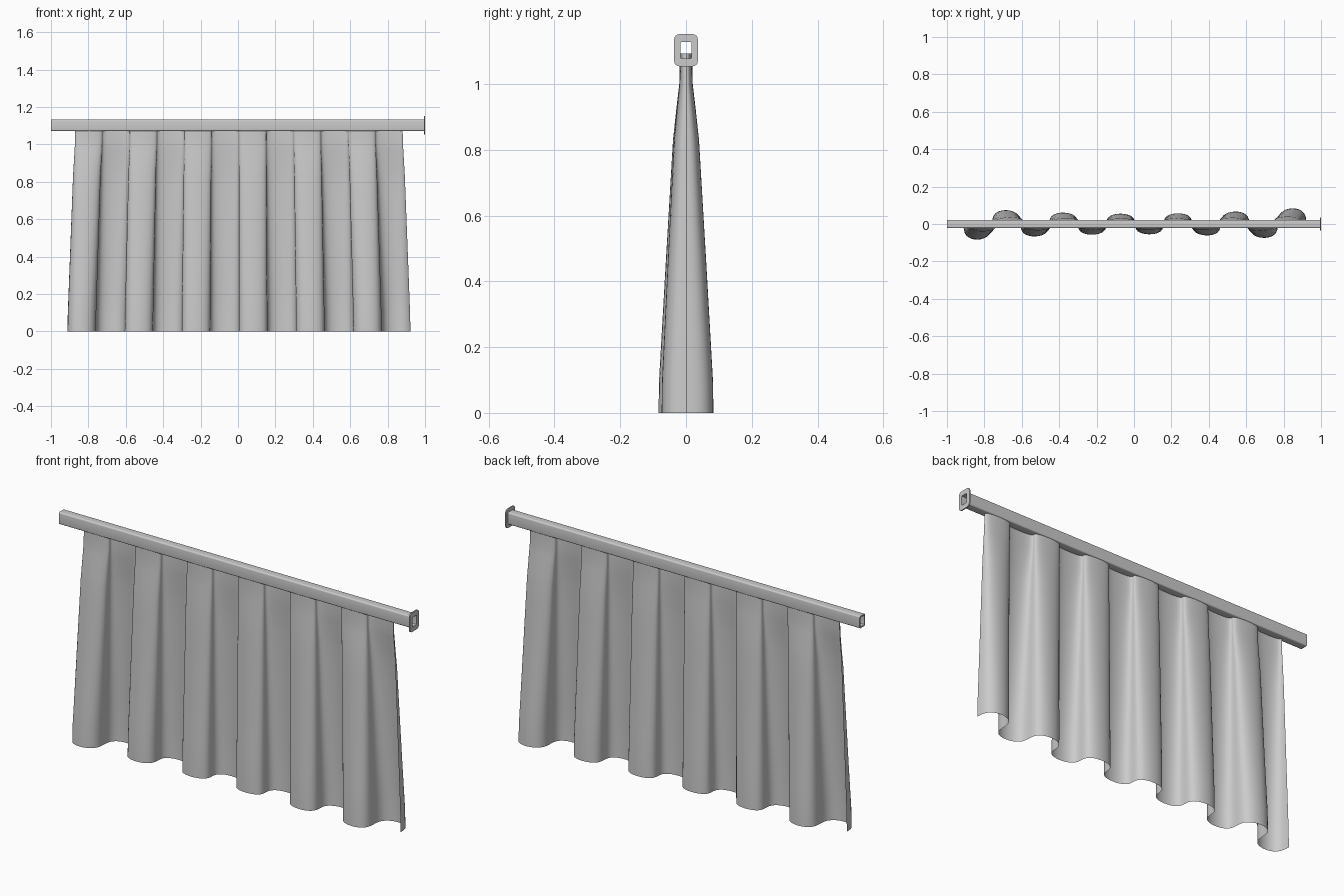
import bpy, math

if "Cube" in bpy.data.objects:
    bpy.data.objects.remove(bpy.data.objects["Cube"])

CZ = 1.103  # height of the rail centre


def material(name, c):
    m = bpy.data.materials.new(name)
    m.diffuse_color = (c, c, c, 1)
    m.use_nodes = True
    m.node_tree.nodes["Principled BSDF"].inputs["Base Color"].default_value = m.diffuse_color
    return m


def make(name, verts, faces, mat, angle):
    me = bpy.data.meshes.new(name)
    me.from_pydata(verts, [], faces)
    me.materials.append(mat)
    me.update()
    ob = bpy.data.objects.new(name, me)
    bpy.context.collection.objects.link(ob)
    bpy.ops.object.select_all(action='DESELECT')
    ob.select_set(True)
    bpy.context.view_layer.objects.active = ob
    bpy.ops.object.shade_smooth_by_angle(angle=math.radians(angle))
    return ob


def rounded_rect(x, hw, hh, r, seg=4):
    """Rounded rectangle in the YZ plane at x."""
    pts = []
    for k, (sy, sz) in enumerate([(1, 1), (-1, 1), (-1, -1), (1, -1)]):
        for i in range(seg + 1):
            a = (k + i / seg) * math.pi / 2
            pts.append((x, sy * (hw - r) + r * math.cos(a),
                        CZ + sz * (hh - r) + r * math.sin(a)))
    return pts


def hollow_bar(name, x0, x1, outer, inner, mat):
    """Hollow bar: outer and inner loops joined at both ends."""
    loops = [rounded_rect(x0, *outer), rounded_rect(x1, *outer),
             rounded_rect(x1, *inner), rounded_rect(x0, *inner)]
    n = len(loops[0])
    faces = [(a * n + i, a * n + (i + 1) % n, (a + 1) % 4 * n + (i + 1) % n,
              (a + 1) % 4 * n + i) for a in range(4) for i in range(n)]
    faces = [f[::-1] for f in faces]
    return make(name, [v for l in loops for v in l], faces, mat, 30)


def lerp(table, z):
    for (z0, a0), (z1, a1) in zip(table, table[1:]):
        if z <= z1:
            return a0 + (a1 - a0) * (z - z0) / (z1 - z0)
    return table[-1][1]


grey = material("grey", 0.6)

# Rail and its end flange
HOLE = (0.017, 0.0245, 0.003)
hollow_bar("curtain_rail", -1.0, 0.996, (0.022, 0.031, 0.007), HOLE, grey)
hollow_bar("rail_end_flange", 0.994, 1.0, (0.036, 0.049, 0.016), HOLE, grey)

# Curtain: six S-shaped folds, deeper at the hem and at both sides
FOLDS, PER = 6, 32
cols = FOLDS * PER
depth = [(0, 1.0), (0.1, 0.98), (0.45, 0.74), (0.83, 0.47), (0.93, 0.34),
         (1.0, 0.24), (1.093, 0.21)]
spread = [(0, 0.917), (0.1, 0.915), (0.83, 0.887), (1.0, 0.877), (1.093, 0.875)]
heights = [0, 0.1, 0.2, 0.3, 0.45, 0.6, 0.72, 0.83, 0.88, 0.93, 0.97, 1.0,
           1.05, 1.093]
verts, faces = [], []
for z in heights:
    half, f = lerp(spread, z), lerp(depth, z)
    for i in range(cols + 1):
        t = i / cols
        th = t * FOLDS * 2 * math.pi
        u = 2 * t - 1
        amp = 0.055 + 0.034 * u * u
        top = 0.018
        k = max(0, (f - 0.21) / 0.79)
        y = -(top + (amp - top) * k) * math.sin(th)
        x = 0.005 + half * u - 0.023 * math.sin(2 * th)
        verts.append((x, y, z))
w = cols + 1
for j in range(len(heights) - 1):
    for i in range(cols):
        a = j * w + i
        faces.append((a, a + 1, a + w + 1, a + w))
make("curtain", verts, faces, grey, 60)
